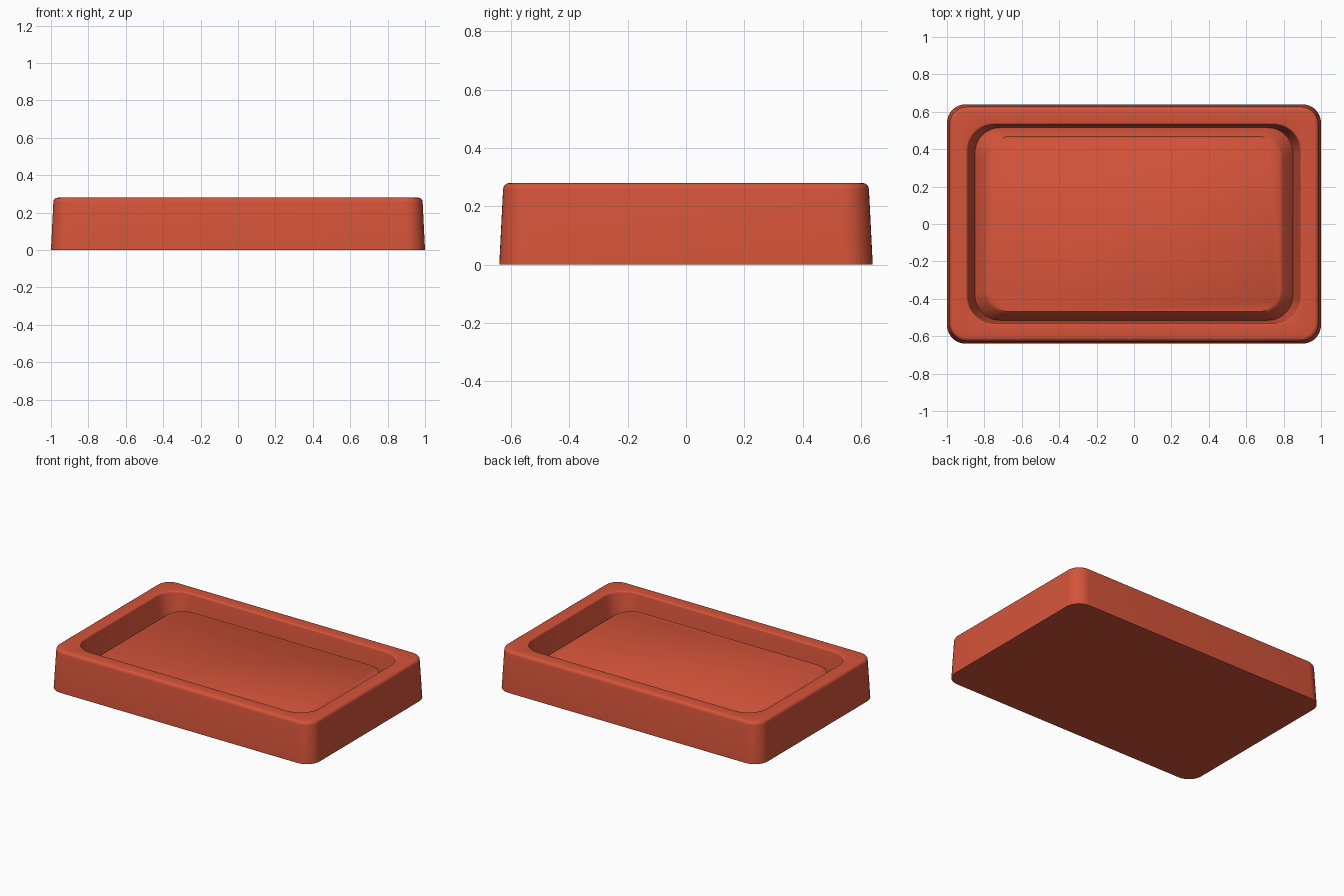
import bpy, bmesh, math

default = bpy.data.objects.get("Cube")
if default:
    bpy.data.objects.remove(default, do_unlink=True)

CORNER_STEPS = 10

terracotta = bpy.data.materials.new("terracotta red")
terracotta.use_nodes = True
colour = (0.66, 0.088, 0.042, 1)
terracotta.diffuse_color = colour
terracotta.node_tree.nodes["Principled BSDF"].inputs["Base Color"].default_value = colour


def ring(bm, hx, hy, radius, z):
    """Rounded rectangle of vertices, counter-clockwise."""
    verts = []
    for k, (sx, sy) in enumerate([(1, 1), (-1, 1), (-1, -1), (1, -1)]):
        for i in range(CORNER_STEPS + 1):
            a = math.pi / 2 * (k + i / CORNER_STEPS)
            verts.append(bm.verts.new((sx * (hx - radius) + radius * math.cos(a),
                                       sy * (hy - radius) + radius * math.sin(a), z)))
    return verts


def rounded_edge(hx, hy, radius, z, r, outward):
    """Rings that roll a rim edge over; outward=True rises to the rim, False drops from it."""
    rows = []
    for i in range(5):
        a = math.pi / 2 * i / 4
        inset, drop = r * (1 - math.cos(a)), r * (1 - math.sin(a))
        if outward:
            rows.append((hx - inset, hy - inset, radius - inset, z - drop))
        else:
            rows.insert(0, (hx + inset, hy + inset, radius + inset, z - drop))
    return rows


# Section from the base, over the rim, into the channel and up to the raised floor
section = [(1.0, 0.64, 0.1, 0.0)]
section += rounded_edge(0.987, 0.627, 0.095, 0.28, 0.022, True)
section += rounded_edge(0.888, 0.53, 0.14, 0.28, 0.012, False)
section += [(0.85, 0.515, 0.135, 0.1),
            (0.795, 0.478, 0.12, 0.18),
            (0.78, 0.468, 0.115, 0.19)]

bm = bmesh.new()
rings = [ring(bm, *row) for row in section]
for low, high in zip(rings, rings[1:]):
    n = len(low)
    for i in range(n):
        j = (i + 1) % n
        bm.faces.new((low[i], low[j], high[j], high[i]))
bm.faces.new(rings[0][::-1])   # underside
bm.faces.new(rings[-1])        # raised floor
bmesh.ops.recalc_face_normals(bm, faces=bm.faces[:])

mesh = bpy.data.meshes.new("tray")
bm.to_mesh(mesh)
bm.free()
mesh.materials.append(terracotta)
tray = bpy.data.objects.new("tray", mesh)
bpy.context.collection.objects.link(tray)

bpy.ops.object.select_all(action='DESELECT')
tray.select_set(True)
bpy.context.view_layer.objects.active = tray
bpy.ops.object.shade_smooth_by_angle(angle=math.radians(35))
